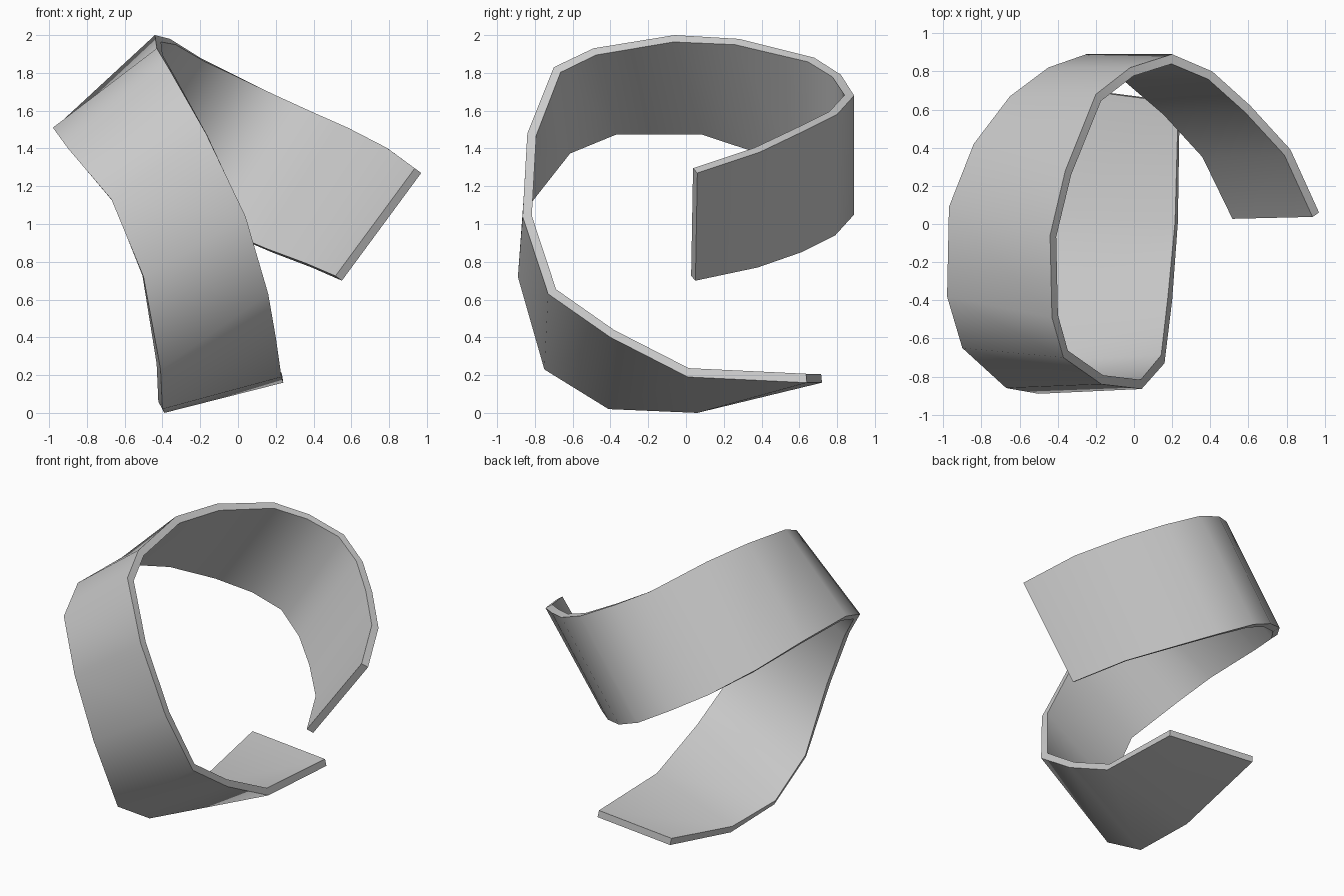
import bpy, bmesh, math

if "Cube" in bpy.data.objects:
    bpy.data.objects.remove(bpy.data.objects["Cube"])

# Outer-face edges of the coiled band, station by station from the upper free end
upper = [(.97, .06, 1.27), (.82, .39, 1.38), (.61, .62, 1.49), (.41, .80, 1.58),
         (.20, .89, 1.68), (-.02, .82, 1.79), (-.20, .68, 1.88), (-.36, .28, 1.98),
         (-.44, -.06, 2.0), (-.43, -.49, 1.93), (-.37, -.70, 1.83), (-.17, -.84, 1.48),
         (.04, -.865, 1.04), (.16, -.73, .63), (.20, -.40, .40), (.23, .01, .19),
         (.24, .64, .16)]
lower = [(.55, .05, .70), (.39, .38, .77), (.18, .61, .85), (-.03, .79, .94),
         (-.25, .89, 1.05), (-.45, .82, 1.16), (-.65, .67, 1.27), (-.84, .42, 1.40),
         (-.97, .09, 1.51), (-.98, -.38, 1.51), (-.90, -.65, 1.40), (-.67, -.86, 1.13),
         (-.50, -.89, .72), (-.41, -.75, .23), (-.40, -.41, .02), (-.39, .06, 0),
         (-.38, .72, .16)]

# Ribbon surface between the two edges, normals facing outward
bm = bmesh.new()
u = [bm.verts.new(p) for p in upper]
l = [bm.verts.new(p) for p in lower]
for i in range(len(u) - 1):
    bm.faces.new((l[i], l[i + 1], u[i + 1], u[i]))
mesh = bpy.data.meshes.new("coiled_band")
bm.to_mesh(mesh)
bm.free()
band = bpy.data.objects.new("coiled_band", mesh)
bpy.context.collection.objects.link(band)
bpy.context.view_layer.objects.active = band
band.select_set(True)

# Thickness goes inward
solid = band.modifiers.new("thickness", 'SOLIDIFY')
solid.thickness = 0.048
solid.offset = -1
solid.use_even_offset = True
bpy.ops.object.modifier_apply(modifier=solid.name)
bpy.ops.object.shade_smooth_by_angle(angle=math.radians(45))
